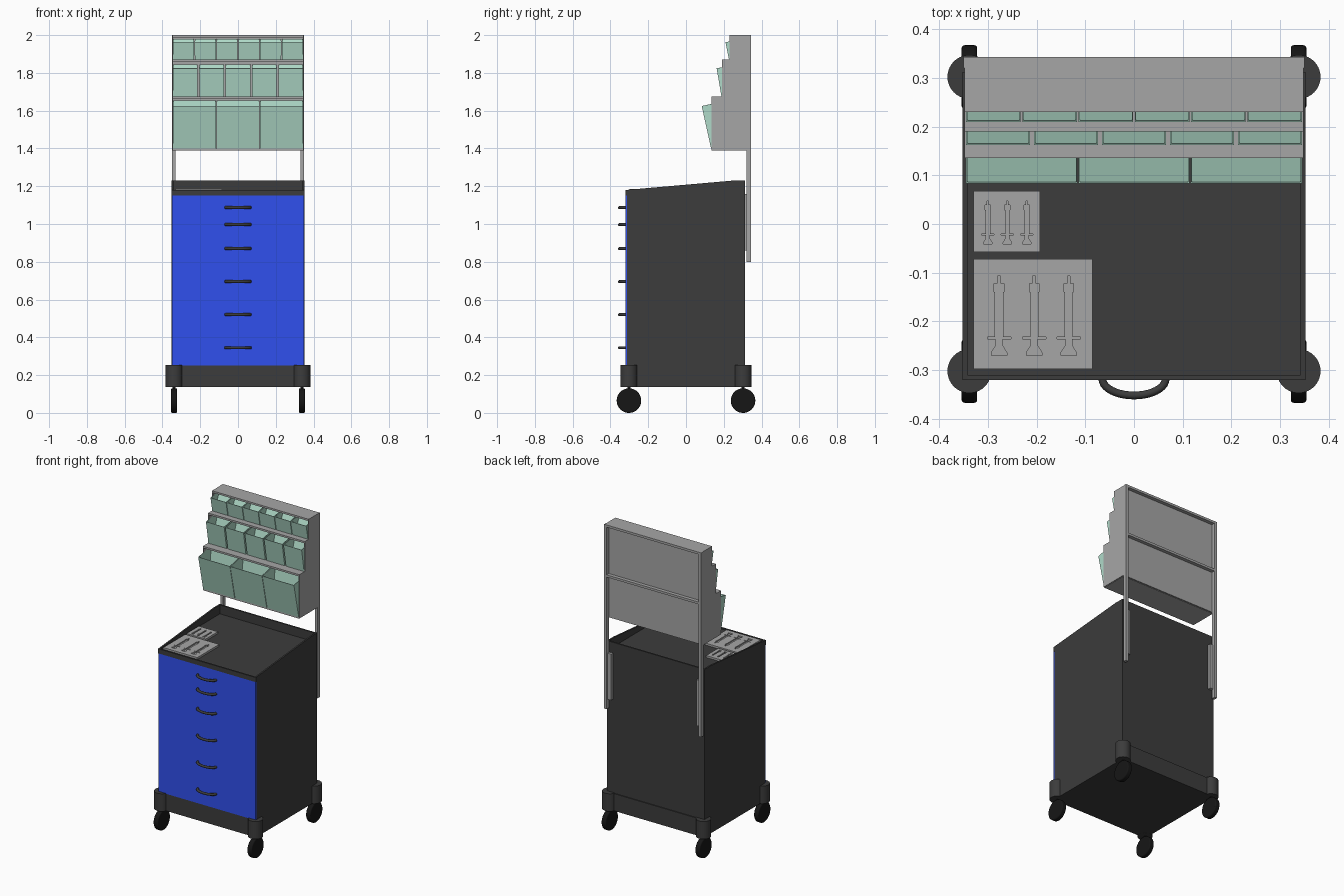
import bpy, bmesh, math

if "Cube" in bpy.data.objects:
    bpy.data.objects.remove(bpy.data.objects["Cube"])


def material(name, rgb):
    m = bpy.data.materials.new(name)
    m.diffuse_color = (*rgb, 1)
    m.use_nodes = True
    m.node_tree.nodes["Principled BSDF"].inputs["Base Color"].default_value = m.diffuse_color
    return m


DARK = material("charcoal", (0.045, 0.045, 0.045))
BLACK = material("black_rubber", (0.008, 0.008, 0.008))
BLUE = material("blue", (0.03, 0.08, 0.85))
MINT = material("mint", (0.43, 0.70, 0.58))
GREY = material("grey", (0.38, 0.38, 0.38))


def finish(name, bm, mat):
    bmesh.ops.recalc_face_normals(bm, faces=bm.faces)
    me = bpy.data.meshes.new(name)
    bm.to_mesh(me)
    bm.free()
    me.materials.append(mat)
    ob = bpy.data.objects.new(name, me)
    bpy.context.collection.objects.link(ob)
    return ob


def prism(name, pts, a, b, mat, axis="x", open_edge=None):
    """Extrude a profile from a to b; open_edge drops the wall on that edge."""
    place = (lambda p, t: (t, p[0], p[1])) if axis == "x" else (lambda p, t: (p[0], p[1], t))
    bm = bmesh.new()
    v0 = [bm.verts.new(place(p, a)) for p in pts]
    v1 = [bm.verts.new(place(p, b)) for p in pts]
    bm.faces.new(v0)
    bm.faces.new(v1)
    n = len(pts)
    walls = [bm.faces.new((v0[i], v0[(i + 1) % n], v1[(i + 1) % n], v1[i])) for i in range(n)]
    bmesh.ops.recalc_face_normals(bm, faces=bm.faces)
    if open_edge is not None:
        bmesh.ops.delete(bm, geom=[walls[open_edge]], context="FACES_ONLY")
    return finish(name, bm, mat)


def box(name, x0, x1, y0, y1, z0, z1, mat):
    return prism(name, [(y0, z0), (y1, z0), (y1, z1), (y0, z1)], x0, x1, mat)


def cylinder(name, loc, r, depth, mat, rot=(0, 0, 0), bevel=0):
    bpy.ops.mesh.primitive_cylinder_add(vertices=40, radius=r, depth=depth, location=loc, rotation=rot)
    ob = bpy.context.object
    ob.name = name
    ob.data.materials.append(mat)
    if bevel:
        m = ob.modifiers.new("round", "BEVEL")
        m.width, m.segments = bevel, 3
    bpy.ops.object.shade_smooth_by_angle(angle=math.radians(35))
    return ob


# Base with corner bumpers and casters
box("base", -0.352, 0.352, -0.318, 0.318, 0.138, 0.25, DARK)
for sx in (-1, 1):
    for sy in (-1, 1):
        x, y = sx * 0.338, sy * 0.302
        cylinder("corner_bumper", (x, y, 0.195), 0.045, 0.115, DARK)
        cylinder("caster_stem", (x, y, 0.13), 0.008, 0.03, BLACK)
        cylinder("caster_wheel", (x, y, 0.065), 0.065, 0.032, BLACK, (0, math.pi / 2, 0), 0.006)

# Cabinet sides, back, front rail and sunken worktop
side = [(-0.312, 0.25), (-0.312, 1.15), (-0.32, 1.15), (-0.32, 1.18),
        (0.25, 1.23), (0.312, 1.23), (0.312, 0.25)]
for s in (-1, 1):
    prism("cabinet_side", side, s * 0.342, s * 0.352, DARK)
box("cabinet_back", -0.342, 0.342, 0.302, 0.312, 0.25, 1.23, DARK)
box("front_rail", -0.342, 0.342, -0.32, -0.31, 1.15, 1.18, DARK)
box("worktop", -0.342, 0.342, -0.31, 0.302, 1.15, 1.172, DARK)

# Drawer front panel and bow handles
box("drawer_fronts", -0.35, 0.35, -0.32, -0.312, 0.25, 1.15, BLUE)
for z in (1.087, 0.997, 0.87, 0.695, 0.52, 0.345):
    cu = bpy.data.curves.new("drawer_handle", "CURVE")
    cu.dimensions = "3D"
    cu.bevel_depth, cu.bevel_resolution, cu.use_fill_caps = 0.008, 3, True
    sp = cu.splines.new("POLY")
    n = 20
    sp.points.add(n)
    for i in range(n + 1):
        t = math.pi * i / n
        sp.points[i].co = (-0.065 * math.cos(t), -0.318 - 0.034 * math.sin(t), z, 1)
    cu.materials.append(DARK)
    bpy.context.collection.objects.link(bpy.data.objects.new("drawer_handle", cu))

# Instrument trays with syringe-shaped recesses
HALF = [(0.016, -0.08), (0.016, -0.074), (0.007, -0.06), (0.007, -0.046), (0.024, -0.046),
        (0.024, -0.042), (0.008, -0.042), (0.008, 0.05), (0.010, 0.05), (0.010, 0.068),
        (0.003, 0.068), (0.003, 0.083)]


def tray(name, x0, x1, y0, y1, xs, yc, scale):
    ob = box(name, x0, x1, y0, y1, 1.172, 1.185, GREY)
    outline = HALF + [(-x, y) for x, y in reversed(HALF)]
    for xc in xs:
        pts = [(xc + x * scale, yc + y * scale) for x, y in outline]
        cutter = prism("recess_cutter", pts, 1.177, 1.2, GREY, axis="z")
        cutter.hide_render = True
        m = ob.modifiers.new("recess", "BOOLEAN")
        m.operation, m.object = "DIFFERENCE", cutter
        bpy.context.view_layer.objects.active = ob
        bpy.ops.object.modifier_apply(modifier=m.name)
        bpy.data.objects.remove(cutter)


tray("large_syringe_tray", -0.33, -0.085, -0.298, -0.072, (-0.277, -0.205, -0.134), -0.19, 1.0)
tray("small_syringe_tray", -0.33, -0.193, -0.057, 0.068, (-0.30, -0.26, -0.22), 0.002, 0.54)

# Rear posts, mounting brackets and crossbars
for s in (-1, 1):
    box("rear_post", s * 0.332, s * 0.35, 0.32, 0.343, 0.80, 2.0, GREY)
    box("post_bracket", s * 0.308, s * 0.332, 0.312, 0.332, 0.86, 1.16, GREY)
for z in (1.66, 1.985):
    box("rear_crossbar", -0.332, 0.332, 0.32, 0.343, z, z + 0.015, GREY)

# Stepped bin rack: sides, back and shelves
steps = [(0.135, 1.39), (0.135, 1.675), (0.19, 1.675), (0.19, 1.87),
         (0.23, 1.87), (0.23, 2.0), (0.32, 2.0), (0.32, 1.39)]
for s in (-1, 1):
    prism("rack_side", steps, s * 0.343, s * 0.348, GREY)
box("rack_back", -0.343, 0.343, 0.312, 0.32, 1.39, 2.0, GREY)
for y, z in ((0.135, 1.40), (0.135, 1.675), (0.19, 1.87), (0.23, 2.0)):
    box("rack_shelf", -0.343, 0.343, y, 0.312, z - 0.012, z, GREY)

# Tilted open bins: count, gap, bottom front, top front, mouth depth, floor depth
rows = [(3, 0.008, (0.135, 1.401), (0.086, 1.625), 0.13, 0.045),
        (5, 0.014, (0.19, 1.676), (0.165, 1.825), 0.115, 0.04),
        (6, 0.009, (0.23, 1.871), (0.212, 1.963), 0.09, 0.02)]
for count, gap, (yb, zb), (yt, zt), mouth, floor in rows:
    slope = (yb - yt) / (zt - zb)
    pts = [(yb, zb), (yt, zt), (yt + mouth, zt + mouth * slope), (yb + floor, zb)]
    width = (0.684 - gap * (count - 1)) / count
    for i in range(count):
        x = -0.342 + i * (width + gap)
        b = prism("storage_bin", pts, x, x + width, MINT, open_edge=1)
        m = b.modifiers.new("wall", "SOLIDIFY")
        m.thickness, m.offset = 0.004, -1
